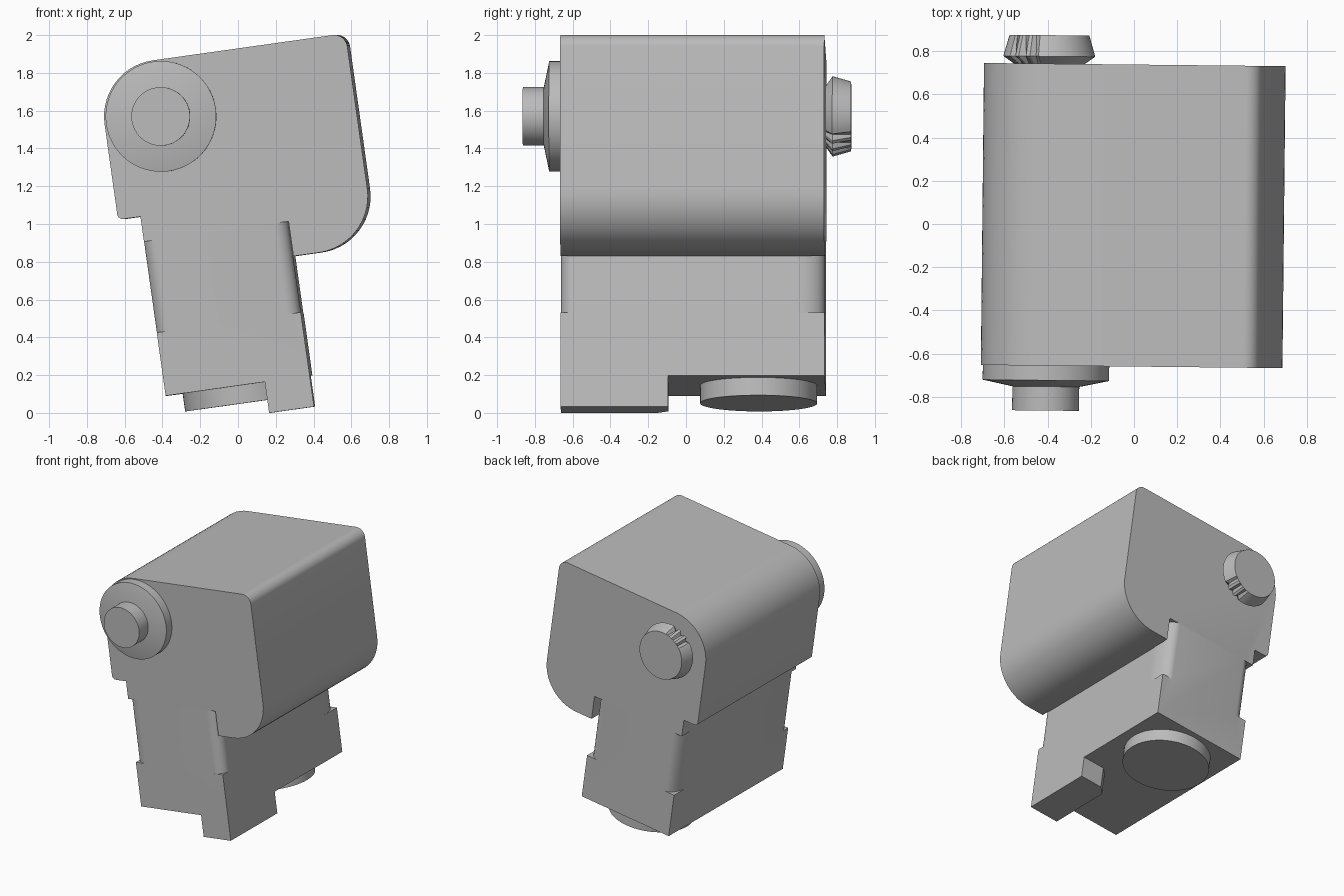
import bpy, bmesh, math
from mathutils import Matrix, Vector

cube = bpy.data.objects.get("Cube")
if cube:
    bpy.data.objects.remove(cube, do_unlink=True)

# The whole model leans to its right and is turned very slightly
LEAN = Matrix.Rotation(math.radians(-0.6), 4, 'Z') @ Matrix.Rotation(math.radians(-8), 4, 'Y')
FRONT, BACK = -0.66, 0.738
BASE_Z, AXIS_X, AXIS_Z = 0.142, -0.178, 1.61

grey = bpy.data.materials.new("plain grey")
grey.use_nodes = True
grey.diffuse_color = (0.5, 0.5, 0.5, 1)
grey.node_tree.nodes["Principled BSDF"].inputs["Base Color"].default_value = (0.5, 0.5, 0.5, 1)


def finish(name, bm):
    bmesh.ops.recalc_face_normals(bm, faces=bm.faces)
    mesh = bpy.data.meshes.new(name)
    bm.to_mesh(mesh)
    bm.free()
    mesh.transform(LEAN)
    mesh.materials.append(grey)
    obj = bpy.data.objects.new(name, mesh)
    bpy.context.collection.objects.link(obj)
    return obj


def smooth(obj):
    bpy.ops.object.select_all(action='DESELECT')
    obj.select_set(True)
    bpy.context.view_layer.objects.active = obj
    bpy.ops.object.shade_smooth_by_angle(angle=math.radians(25))


def rounded(corners, steps=14):
    """Outline from (x, z, radius) corners."""
    pts = []
    for i, (x, z, r) in enumerate(corners):
        p = Vector((x, z))
        if not r:
            pts.append(p)
            continue
        a = (Vector(corners[i - 1][:2]) - p).normalized()
        b = (Vector(corners[(i + 1) % len(corners)][:2]) - p).normalized()
        centre = p + (a + b) * r
        for k in range(steps + 1):
            t = k / steps * math.pi / 2
            pts.append(centre - b * r * math.cos(t) - a * r * math.sin(t))
    return pts


def prism(name, pts, lo, hi, upright=False):
    """Extrude an x-z outline along y, or an x-y outline along z."""
    bm = bmesh.new()
    place = (lambda p, h: (p[0], p[1], h)) if upright else (lambda p, h: (p[0], h, p[1]))
    a = [bm.verts.new(place(p, lo)) for p in pts]
    b = [bm.verts.new(place(p, hi)) for p in pts]
    bm.faces.new(a)
    bm.faces.new(b)
    for i in range(len(pts)):
        j = (i + 1) % len(pts)
        bm.faces.new((a[i], a[j], b[j], b[i]))
    return finish(name, bm)


def lathe(name, rings, x, other, upright=False, segs=64, tweak=None):
    """Turn (radius, height) rings about a y or z axis."""
    bm = bmesh.new()
    loops = []
    for n, (r, h) in enumerate(rings):
        loop = []
        for k in range(segs):
            t = 2 * math.pi * k / segs
            rr = r * (tweak(n, k) if tweak else 1)
            c, s = rr * math.cos(t), rr * math.sin(t)
            loop.append(bm.verts.new((x + c, other + s, h) if upright else (x + c, h, other + s)))
        loops.append(loop)
    bm.faces.new(loops[0])
    bm.faces.new(loops[-1])
    for a, b in zip(loops, loops[1:]):
        for k in range(segs):
            j = (k + 1) % segs
            bm.faces.new((a[k], a[j], b[j], b[k]))
    obj = finish(name, bm)
    smooth(obj)
    return obj


# Head and neck share one outline
LEFT, RIGHT = -0.36, 0.41
body = prism("head_and_neck", rounded([
    (LEFT, BASE_Z, 0), (RIGHT, BASE_Z, 0), (RIGHT, 0.78, 0),
    (0.85, 0.78, 0.30), (0.85, 1.91, 0.07), (-0.48, 1.91, 0.30),
    (-0.48, 1.10, 0.03), (LEFT, 1.10, 0)]), FRONT, BACK)

# Rounded finger recesses down the four neck corners
cutters = []
for x, sx in ((LEFT, 1), (RIGHT, -1)):
    for y, sy, rx, ry in ((FRONT, 1, 0.08, 0.07), (BACK, -1, 0.09, 0.15)):
        out_x, out_y = x - sx * 0.003, y - sy * 0.03
        pts = [(out_x, out_y), (x + sx * rx, out_y)]
        for k in range(11):
            t = math.pi / 2 * k / 10
            pts.append((x + sx * rx * (1 - math.sin(t)), y + sy * ry * (1 - math.cos(t))))
        pts.append((out_x, y + sy * ry))
        cutters.append(prism("recess_cutter", pts, 0.48, 0.966, upright=True))
bpy.context.view_layer.objects.active = body
for cutter in cutters:
    cutter.hide_render = True
    mod = body.modifiers.new("recess", 'BOOLEAN')
    mod.operation, mod.solver, mod.object = 'DIFFERENCE', 'EXACT', cutter
    bpy.ops.object.modifier_apply(modifier=mod.name)
    bpy.data.objects.remove(cutter, do_unlink=True)
smooth(body)

# Foot block with one clipped corner
prism("foot_block", [(0.17, FRONT), (RIGHT, FRONT), (RIGHT, -0.09), (0.23, -0.09), (0.17, -0.15)],
      -0.024, BASE_Z, upright=True)

# Round pad under the base
lathe("base_pad", [(0.31, 0.047), (0.31, BASE_Z + 0.01)], 0.03, 0.385, upright=True)

# Front collar and shaft
lathe("front_collar", [(0.293, FRONT + 0.01), (0.293, -0.728), (0.155, -0.757)], AXIS_X, AXIS_Z)
lathe("front_shaft", [(0.155, -0.74), (0.155, -0.868)], AXIS_X, AXIS_Z)


# Back knob with two groups of grip notches
def notches(ring, k):
    in_group = 18 <= k % 48 <= 26 if k < 32 else 50 <= k <= 58
    return 0.86 if ring == 1 and in_group and k % 3 == 0 else 1


lathe("back_knob", [(0.15, BACK - 0.01), (0.213, 0.772), (0.185, 0.87)], AXIS_X, AXIS_Z, tweak=notches)
